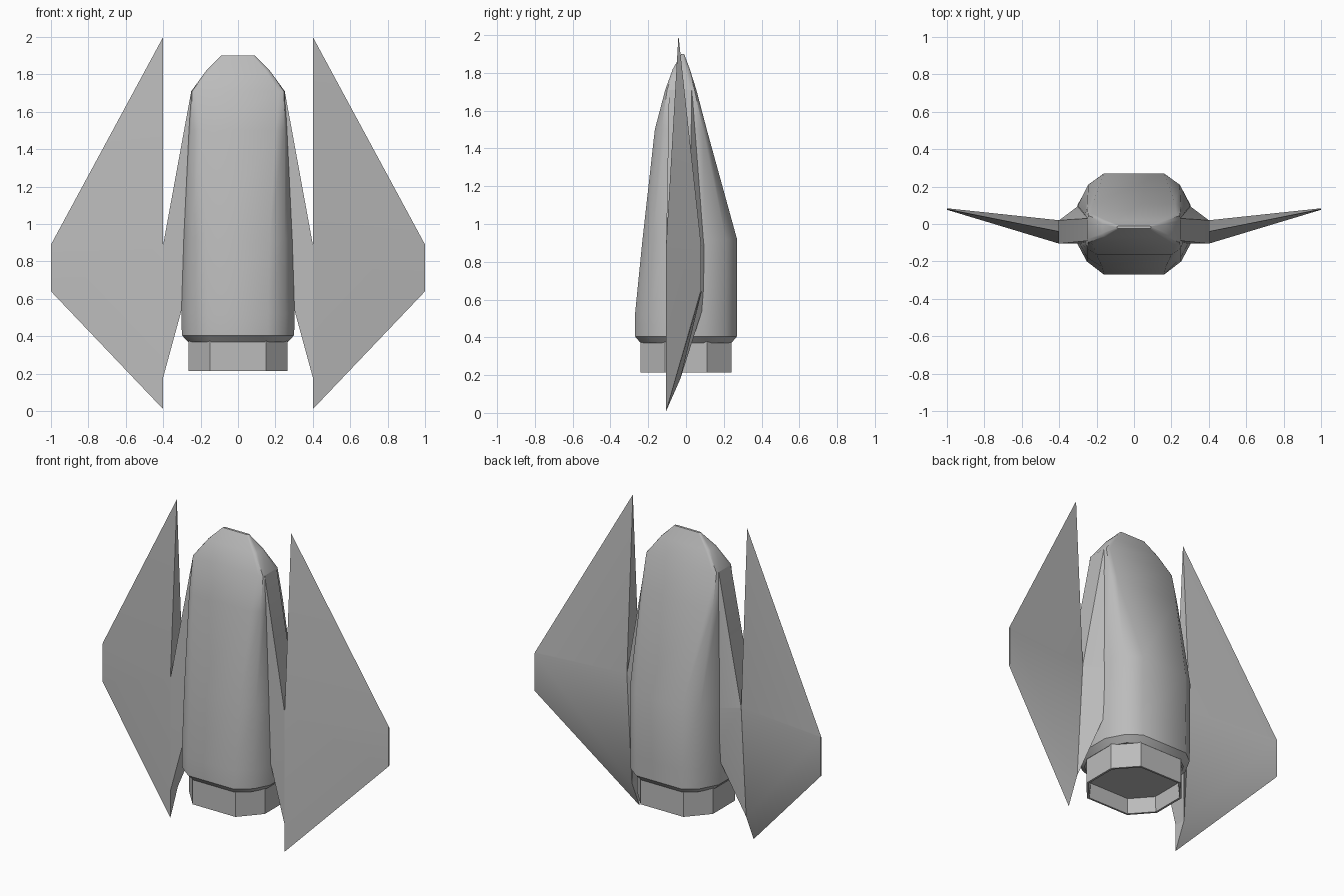
import bpy
import bmesh
import math

cube = bpy.data.objects.get("Cube")
if cube:
    bpy.data.objects.remove(cube, do_unlink=True)

grey = bpy.data.materials.new("hull grey")
grey.use_nodes = True
colour = (0.5, 0.5, 0.5, 1)
grey.diffuse_color = colour
grey.node_tree.nodes["Principled BSDF"].inputs["Base Color"].default_value = colour


def finish(name, bm, angle):
    bmesh.ops.remove_doubles(bm, verts=bm.verts, dist=0.0005)
    bmesh.ops.recalc_face_normals(bm, faces=bm.faces)
    mesh = bpy.data.meshes.new(name)
    bm.to_mesh(mesh)
    bm.free()
    mesh.materials.append(grey)
    obj = bpy.data.objects.new(name, mesh)
    bpy.context.collection.objects.link(obj)
    bpy.ops.object.select_all(action='DESELECT')
    obj.select_set(True)
    bpy.context.view_layer.objects.active = obj
    bpy.ops.object.shade_smooth_by_angle(angle=math.radians(angle))
    return obj


def loft(name, rings, angle):
    """Skin a list of closed rings and cap both ends."""
    bm = bmesh.new()
    loops = [[bm.verts.new(p) for p in ring] for ring in rings]
    n = len(loops[0])
    for a, b in zip(loops, loops[1:]):
        for i in range(n):
            j = (i + 1) % n
            bm.faces.new((a[i], a[j], b[j], b[i]))
    bm.faces.new(loops[0])
    bm.faces.new(loops[-1])
    return finish(name, bm, angle)


def mirrored_ring(z, half):
    """Close a half section, given front to back, across x = 0."""
    return [(x, y, z) for x, y in half] + [(-x, y, z) for x, y in reversed(half)]


# Fuselage: facetted sections from the tail up to the nose ridge
full = [(.16, -.27), (.25, -.2), (.3, -.105), (.3, .1), (.24, .21), (.16, .27)]
sections = [
    (.37, [(x * .89, y * .89) for x, y in full]),
    (.405, full),
    (.52, [(x * 1.01, y) for x, y in full]),
    (.92, [(.17, -.23), (.25, -.18), (.29, -.105), (.3, .1), (.245, .21), (.16, .27)]),
    (1.5, [(.2, -.165), (.25, -.13), (.262, -.1), (.262, .05), (.25, .09), (.22, .11)]),
    (1.71, [(.22, -.11), (.245, -.1), (.25, -.08), (.25, .02), (.245, .045), (.225, .055)]),
    (1.82, [(.15, -.07), (.165, -.065), (.17, -.05), (.17, 0), (.165, .015), (.15, .02)]),
    (1.9, [(.08, -.025), (.085, -.023), (.09, -.02), (.09, -.014), (.085, -.011), (.08, -.01)]),
]
loft("fuselage", [mirrored_ring(z, half) for z, half in sections], 38)


# Engine nozzle: hollow octagonal shroud with a recessed floor
def octagon(z, s):
    return mirrored_ring(z, [(.15 * s, -.24 * s), (.265 * s, -.11 * s),
                             (.265 * s, .11 * s), (.15 * s, .24 * s)])


loft("engine_nozzle", [octagon(.39, 1), octagon(.215, 1),
                       octagon(.215, .95), octagon(.31, .92)], 30)

# Wings and the strakes joining them to the fuselage
for side, s in (("left", 1), ("right", -1)):
    root = [(-.04, 2), (-.105, .89), (-.105, .01), (-.03, .18), (.02, .89)]
    tip = [(.08, .89), (.076, .885), (.076, .64), (.084, .645), (.084, .885)]
    loft(side + "_wing", [[(s * x, y, z) for y, z in ring]
                          for x, ring in ((.4, root), (1, tip))], 35)

    inner = [(-.09, 1.71), (-.105, .89), (-.105, .62), (.11, .62), (.11, .89), (.03, 1.71)]
    outer = [(-.105, .89), (-.105, .885), (-.105, .18), (-.03, .18), (.02, .885), (.02, .89)]
    loft(side + "_strake", [[(s * x, y, z) for (y, z), x in zip(ring, xs)]
                            for ring, xs in ((inner, (.25, .28, .28, .28, .28, .25)),
                                             (outer, [.4] * 6))], 35)
